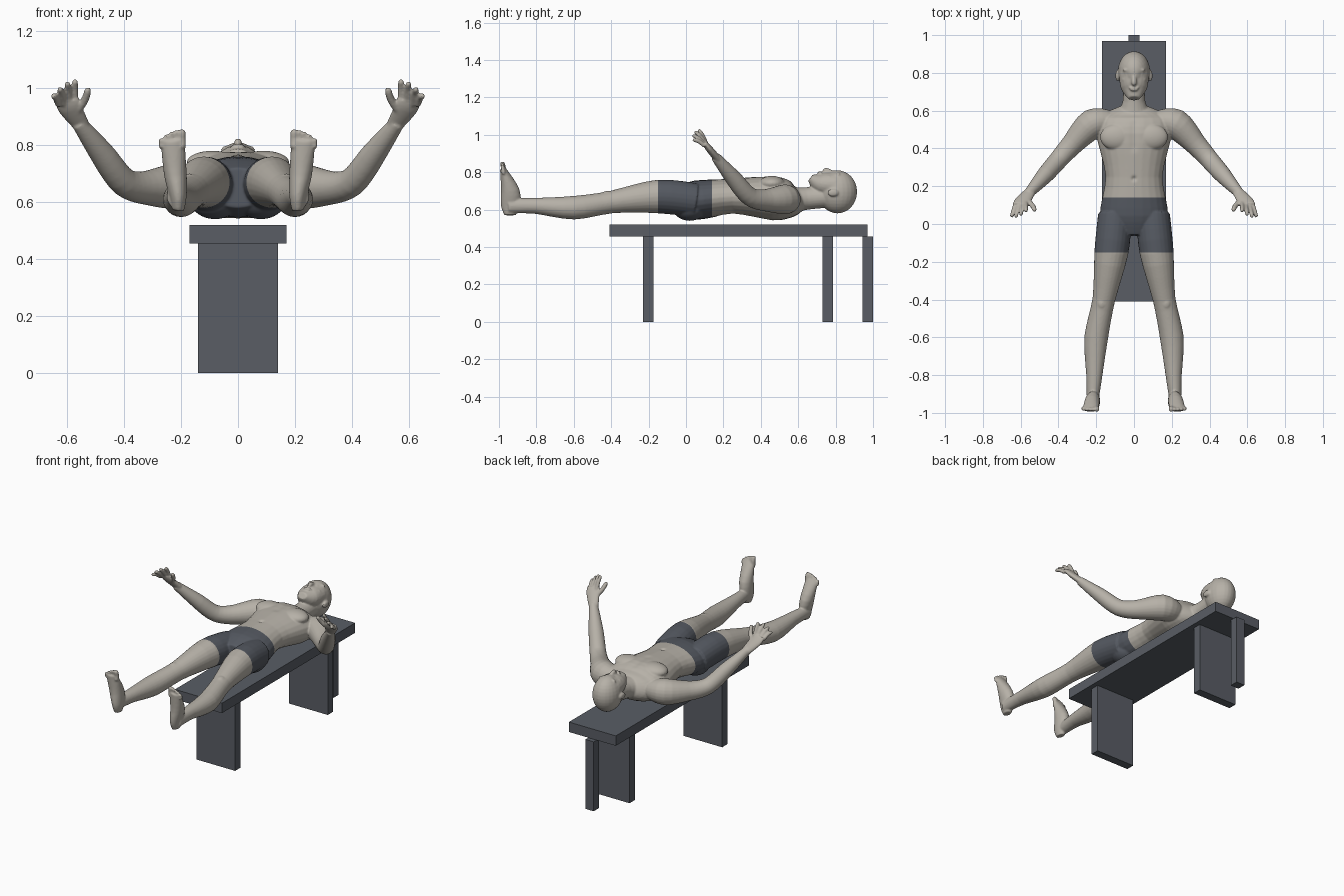
import bpy, bmesh, math
from mathutils import Vector, Matrix

cube = bpy.data.objects.get("Cube")
if cube:
    bpy.data.objects.remove(cube, do_unlink=True)


def material(name, red, green, blue):
    made = bpy.data.materials.new(name)
    made.use_nodes = True
    colour = (red, green, blue, 1)
    made.diffuse_color = colour
    made.node_tree.nodes["Principled BSDF"].inputs["Base Color"].default_value = colour
    return made


skin = material("skin", .47, .44, .39)
cloth = material("dark_cloth", .09, .1, .12)
slate = material("slate_grey", .1, .11, .13)


def add_object(name, mesh_builder, *materials):
    mesh = bpy.data.meshes.new(name)
    mesh_builder.to_mesh(mesh)
    mesh_builder.free()
    for entry in materials:
        mesh.materials.append(entry)
    made = bpy.data.objects.new(name, mesh)
    bpy.context.collection.objects.link(made)
    return made


# Bench: boxes given by half width, y range and z range
def bench_box(name, half_width, back, front, bottom, top):
    builder = bmesh.new()
    size = (2 * half_width, front - back, top - bottom)
    centre = Vector((0, (back + front) / 2, (bottom + top) / 2))
    bmesh.ops.create_cube(builder, size=1, matrix=Matrix.LocRotScale(centre, None, Vector(size)))
    add_object(name, builder, slate)


SEAT_BOTTOM = .455
bench_box("bench_top", .17, -.41, .97, SEAT_BOTTOM, .52)
bench_box("bench_front_leg", .14, -.23, -.175, 0, SEAT_BOTTOM)
bench_box("bench_back_leg", .14, .73, .785, 0, SEAT_BOTTOM)
bench_box("bench_end_post", .03, .945, 1, 0, SEAT_BOTTOM)

body = bmesh.new()
UPWARD, BACKWARD = Vector((0, 0, 1)), Vector((0, 1, 0))


def refine(stations):
    """Insert a smoothly interpolated station between each neighbouring pair."""
    last = len(stations) - 1
    result = []
    for i in range(last):
        before, here = stations[max(i - 1, 0)], stations[i]
        after, beyond = stations[i + 1], stations[min(i + 2, last)]
        middle = (here + after) / 2 + (here + after - before - beyond) / 16
        result += [here, middle]
    return result + [stations[last]]


def loft(stations, reference=UPWARD, sides=(1, -1), segments=24):
    """Stations hold x, y, z, the side radius and, if different, the radius along reference."""
    full = [Vector((*station[:4], station[-1])) for station in stations]
    full = refine(refine(full))
    points = [Vector(station[:3]) for station in full]
    for mirror in sides:
        rings = []
        for i, station in enumerate(full):
            tangent = points[min(i + 1, len(points) - 1)] - points[max(i - 1, 0)]
            across = tangent.cross(reference).normalized()
            upright = across.cross(tangent).normalized()
            ring = []
            for k in range(segments):
                angle = math.tau * k / segments
                place = (points[i] + across * station[3] * math.cos(angle)
                         + upright * station[4] * math.sin(angle))
                ring.append(body.verts.new((place.x * mirror, place.y, place.z)))
            rings.append(ring)
        for ring, following in zip(rings, rings[1:]):
            for k in range(segments):
                body.faces.new((ring[k], ring[k - 1], following[k - 1], following[k]))
        body.faces.new(rings[0])
        body.faces.new(rings[-1])


def blob(centre, radii):
    """Ellipsoid, mirrored when it lies off the middle."""
    for mirror in ((1, -1) if centre[0] else (1,)):
        location = Vector((centre[0] * mirror, centre[1], centre[2]))
        bmesh.ops.create_uvsphere(body, u_segments=24, v_segments=16, radius=1,
                                  matrix=Matrix.LocRotScale(location, None, Vector(radii)))


def digit(base, tip, radius, bend):
    """Finger or toe with a slight bend and a rounded end."""
    knuckle = (base + tip) / 2 + bend
    pad = tip.lerp(knuckle, .2)
    loft([(*base, radius), (*knuckle, radius), (*pad, radius * .9), (*tip, radius * .4)],
         BACKWARD, segments=12)


# Torso, chest, buttocks and neck
loft([(0, .62, .66, .07, .05), (0, .57, .65, .18, .09), (0, .47, .66, .2, .12),
      (0, .25, .67, .15, .095), (0, .05, .65, .18, .105), (0, -.06, .65, .1, .07)], sides=(1,))
blob((.09, .46, .74), (.09, .07, .04))
blob((.08, .02, .61), (.09, .09, .07))
loft([(0, .76, .67, .06), (0, .65, .66, .06), (0, .56, .65, .1, .07)], sides=(1,))

# Head: skull, jaw, nose, brow, cheek, lips and ear
blob((0, .81, .695), (.085, .105, .115))
loft([(0, .8, .73, .08, .07), (0, .72, .74, .07, .06), (0, .665, .77, .03, .02)], sides=(1,))
loft([(0, .8, .79, .01), (0, .75, .81, .014), (0, .74, .8, .01)], sides=(1,))
blob((.03, .815, .785), (.03, .01, .015))
blob((.045, .765, .765), (.02, .02, .02))
blob((0, .72, .795), (.026, .006, .01))
blob((0, .71, .795), (.022, .006, .01))
blob((.088, .785, .69), (.01, .03, .02))

# Legs and knees
loft([(.1, .05, .65, .09), (.12, -.15, .67, .09), (.16, -.4, .64, .06),
      (.2, -.6, .61, .063), (.21, -.8, .62, .043), (.22, -.95, .62, .03, .04)])
blob((.17, -.42, .67), (.03, .04, .03))

# Feet and toes
loft([(.21, -.94, .57, .02, .03), (.21, -.94, .62, .03, .05),
      (.22, -.94, .7, .04, .05), (.23, -.98, .82, .042, .015)], BACKWARD)
for i in range(5):
    root = Vector((.197 + .018 * i, -.978, .79))
    digit(root, root + Vector((0, -.006, .065 - .002 * i * i)),
          .01 if i else .014, BACKWARD * .005)

# Arms
loft([(.13, .54, .65, .06), (.22, .53, .655, .08), (.32, .43, .65, .06),
      (.4, .34, .67, .05), (.47, .26, .76, .045), (.56, .16, .88, .026)])

# Hands: palm, fanned fingers and thumb
loft([(.55, .17, .87, .03, .02), (.59, .12, .93, .043, .018), (.6, .1, .96, .042, .012)],
     BACKWARD + UPWARD)
first_knuckle, last_knuckle = Vector((.572, .11, .95)), Vector((.63, .1, .94))
first_aim, last_aim = Vector((0, -.5, .9)), Vector((.25, -.85, .45))
for i in range(4):
    root = first_knuckle.lerp(last_knuckle, i / 3)
    aim = first_aim.lerp(last_aim, i / 3).normalized()
    digit(root, root + aim * (.095 - .005 * (i - 1) ** 2), .0115, UPWARD * .008)
digit(Vector((.57, .13, .91)), Vector((.524, .07, 1)), .0135, Vector((-.008, 0, 0)))

# Fuse the body parts into one smooth skin
bmesh.ops.recalc_face_normals(body, faces=body.faces)
figure = add_object("reclining_figure", body)
fuse = figure.modifiers.new("fuse", "REMESH")
fuse.mode = "VOXEL"
fuse.voxel_size = .005
soften = figure.modifiers.new("soften", "SMOOTH")
soften.iterations = 5
evaluated = figure.evaluated_get(bpy.context.evaluated_depsgraph_get())
fused = bpy.data.meshes.new_from_object(evaluated)
figure.modifiers.clear()
figure.data = fused

# Pressed-in eye sockets, navel, breastbone and spine: centre, reach, shift in z
dents = [(Vector((.03, .795, .79)), .012, -.005), (Vector((0, .24, .765)), .012, -.01)]
for i in range(8):
    dents.append((Vector((0, .2 + .04 * i, .57)), .025, .008))
    dents.append((Vector((0, .4 + .02 * i, .775)), .02, -.003))
builder = bmesh.new()
builder.from_mesh(fused)
for vert in builder.verts:
    if abs(vert.co.x) < .1:
        folded = Vector((abs(vert.co.x), vert.co.y, vert.co.z))
        for centre, reach, shift in dents:
            vert.co.z += shift * math.exp(-((folded - centre).length / reach) ** 2)

# Shorts: cut at the waist and hems, then coloured
WAIST, HEM = .14, -.15
for cut in (WAIST, HEM):
    everything = builder.verts[:] + builder.edges[:] + builder.faces[:]
    bmesh.ops.bisect_plane(builder, geom=everything, plane_co=BACKWARD * cut, plane_no=BACKWARD)
for face in builder.faces:
    middle = face.calc_center_median()
    face.material_index = int(HEM < middle.y < WAIST and abs(middle.x) < .3)
    face.smooth = True
fused.materials.clear()
fused.materials.append(skin)
fused.materials.append(cloth)
builder.to_mesh(fused)
builder.free()
